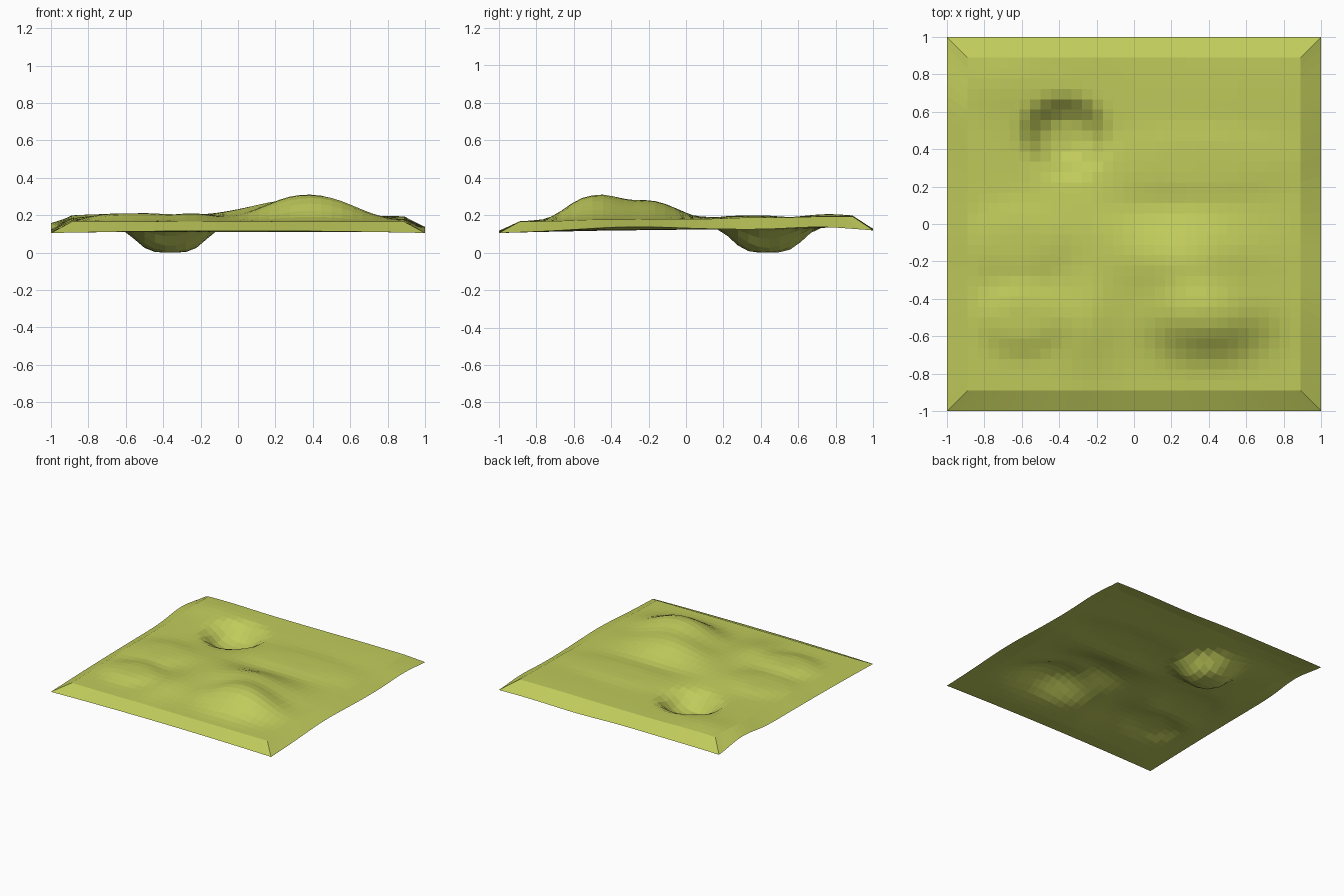
import bpy, bmesh
from math import exp

if "Cube" in bpy.data.objects:
    bpy.data.objects.remove(bpy.data.objects["Cube"])

# Terrain features: centre x, y, radius x, y, height, falloff power
FEATURES = [
    (0.39, -0.50, 0.30, 0.18, 0.125, 2.4),    # hill crest
    (0.28, -0.20, 0.33, 0.20, 0.10, 2),       # hill back shoulder
    (0.35, 0.33, 0.50, 0.18, 0.014, 4),       # low terrace behind hill
    (0.10, 0.08, 0.35, 0.09, -0.010, 2),      # gully
    (-0.60, -0.50, 0.22, 0.18, 0.038, 4),     # front left bump
    (-0.62, -0.10, 0.25, 0.20, 0.022, 4),
    (-0.25, -0.52, 0.16, 0.22, 0.038, 2),
    (-0.20, 0.00, 0.30, 0.25, 0.020, 2),
    (-0.70, 0.75, 0.25, 0.15, 0.016, 2),      # back left rise
    (0.60, 0.75, 0.40, 0.20, 0.006, 2),
]
TOP_CRATER = [(-0.365, 0.47, 0.195, 0.17, -0.115, 4),
              (-0.36, 0.32, 0.22, 0.16, -0.02, 2)]    # gentler front slope
BOTTOM_CRATER = [(-0.36, 0.435, 0.205, 0.21, -0.13, 4)]


def falloff(x, y, cx, cy, rx, ry, p):
    r2 = ((x - cx) / rx) ** 2 + ((y - cy) / ry) ** 2
    return exp(-r2 ** (p / 2))


def height(x, y, base, crater):
    z = base + 0.015 * y
    for cx, cy, rx, ry, h, p in FEATURES + crater:
        z += h * falloff(x, y, cx, cy, rx, ry, p)
    return z


def top_height(x, y):
    return height(x, y, 0.174, TOP_CRATER)


def bottom_height(x, y):
    return height(x, y, 0.118, BOTTOM_CRATER)


def rim_height(x, y):
    z = 0.106 + 0.006 * y + 0.012 * (1 - (x * y) ** 2)
    z += 0.037 * falloff(x, y, -1, 0.70, 0.4, 0.22, 2)
    z += 0.016 * falloff(x, y, 1, 0.72, 0.4, 0.22, 2)
    z += 0.018 * falloff(x, y, 1, -0.30, 0.4, 0.35, 2)
    z -= 0.010 * falloff(x, y, 0.3, 1, 0.3, 0.3, 2)
    return z


# Each sheet: 32 x 32 cells plus a wider mitred ring that meets the shared rim
N, IN = 32, 8 / 9
co = [-IN + 2 * IN * i / N for i in range(N + 1)]
bm = bmesh.new()


def build_sheet(height_at, rim):
    grid = [[bm.verts.new((x, y, height_at(x, y))) for x in co] for y in co]
    for j in range(N):
        for i in range(N):
            bm.faces.new((grid[j][i], grid[j][i + 1], grid[j + 1][i + 1], grid[j + 1][i]))
    inner = ([grid[0][i] for i in range(N)] + [grid[j][N] for j in range(N)]
             + [grid[N][N - i] for i in range(N)] + [grid[N - j][0] for j in range(N)])
    if not rim:
        for v in inner:
            x, y = v.co.x / IN, v.co.y / IN
            rim.append(bm.verts.new((x, y, rim_height(x, y))))
    for k in range(len(inner)):
        n = (k + 1) % len(inner)
        bm.faces.new((rim[k], rim[n], inner[n], inner[k]))


# Top surface and thin underside
rim = []
build_sheet(top_height, rim)
build_sheet(bottom_height, rim)
bmesh.ops.recalc_face_normals(bm, faces=bm.faces)

# Stand the lowest point on the floor
low = min(v.co.z for v in bm.verts)
for v in bm.verts:
    v.co.z -= low

mesh = bpy.data.meshes.new("ground")
bm.to_mesh(mesh)
bm.free()
ground = bpy.data.objects.new("ground", mesh)
bpy.context.collection.objects.link(ground)

mat = bpy.data.materials.new("grass")
mat.diffuse_color = (0.53, 0.60, 0.105, 1)
mat.use_nodes = True
mat.node_tree.nodes["Principled BSDF"].inputs["Base Color"].default_value = mat.diffuse_color
mesh.materials.append(mat)
